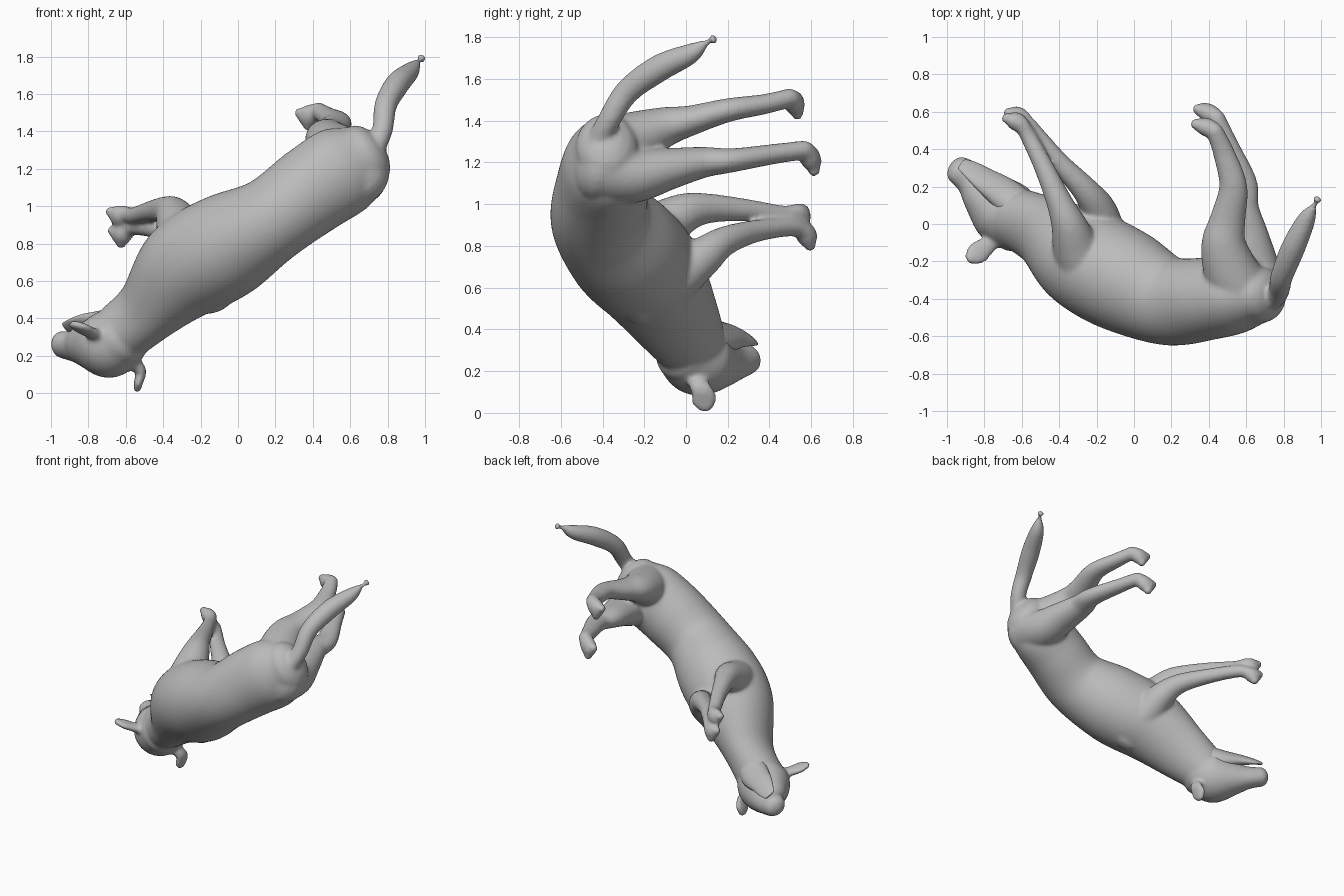
import bpy, bmesh, math
from mathutils import Vector, Matrix

cube = bpy.data.objects.get("Cube")
if cube:
    bpy.data.objects.remove(cube)

SIDES, STEPS = 40, 8
X_AXIS, Y_AXIS = Vector((1, 0, 0)), Vector((0, 1, 0))
ACROSS = Vector((-0.56, 0, 0.83))           # side axis of the trunk
HEAD_ACROSS = Vector((-0.6, -0.55, 0.58))   # side axis of the turned head


def make_material(name, value):
    material = bpy.data.materials.new(name)
    material.use_nodes = True
    colour = (value, value, value, 1)
    material.diffuse_color = colour
    shader = material.node_tree.nodes["Principled BSDF"]
    shader.inputs["Base Color"].default_value = colour
    return material


grey = make_material("plain grey", 0.5)


def curve_point(a, b, c, d, t):
    return (b + (c - a) * (t / 2) + (a * 2 - b * 5 + c * 4 - d) * (t * t / 2)
            + (b * 3 - a - c * 3 + d) * (t ** 3 / 2))


def loft(bm, stations, side, side_end=None):
    """Round-ended tube through (x, y, z, half width[, half depth]) stations."""
    keys = [Vector(s if len(s) == 5 else (*s, s[3])) for s in stations]
    keys = [keys[0]] + keys + [keys[-1]]
    path = []
    for i in range(1, len(keys) - 2):
        path += [curve_point(*keys[i - 1:i + 3], k / STEPS) for k in range(STEPS)]
    path.append(keys[-2])
    centres = [Vector(p[:3]) for p in path]
    last = len(path) - 1
    side_end = side_end or side
    rings = []

    def add_ring(i, push=0, scale=1):
        along = (centres[min(i + 1, last)] - centres[max(i - 1, 0)]).normalized()
        across = side.lerp(side_end, i / last)
        across = (across - along * across.dot(along)).normalized()
        depth = along.cross(across)
        width, height = path[i][3], path[i][4]
        middle = centres[i] + along * push * 0.75 * min(width, height)
        ring = []
        for k in range(SIDES):
            angle = math.tau * k / SIDES
            ring.append(bm.verts.new(middle + across * width * scale * math.cos(angle)
                                     + depth * height * scale * math.sin(angle)))
        rings.append(ring)

    cap = [math.radians(angle) for angle in range(80, 0, -20)]
    for angle in cap:
        add_ring(0, -math.sin(angle), math.cos(angle))
    for i in range(last + 1):
        add_ring(i)
    for angle in reversed(cap):
        add_ring(last, math.sin(angle), math.cos(angle))
    for lower, upper in zip(rings, rings[1:]):
        for k in range(SIDES):
            n = (k + 1) % SIDES
            bm.faces.new((lower[k], lower[n], upper[n], upper[k]))
    bm.faces.new(rings[0])
    bm.faces.new(rings[-1])


def paw(bm, ankle, tip):
    """Padded foot with a row of toes."""
    middle = ankle.lerp(tip, 0.6)
    loft(bm, [(*ankle, 0.045), (*middle, 0.06, 0.05), (*tip, 0.056, 0.042)], ACROSS)
    toe_base = tip + (tip - ankle).normalized() * 0.01
    for step in (-1, 0, 1):
        place = Matrix.Translation(toe_base + ACROSS * step * 0.04)
        bmesh.ops.create_uvsphere(bm, u_segments=16, v_segments=10,
                                  radius=0.03, matrix=place)


def leg(bm, path, toe, root, ankle, width_power):
    """Limb that narrows from a heavy root to the ankle, with a paw."""
    stations = []
    for i, point in enumerate(path):
        rest = 1 - i / (len(path) - 1)
        width = ankle + (root - ankle) * rest ** width_power
        depth = ankle + (root - ankle) * rest ** 2.2
        stations.append((*point, width, depth))
    loft(bm, stations, X_AXIS)
    paw(bm, Vector(path[-1]), Vector(toe))


def ear(bm, base, middle, tip, side):
    """Flat rounded ear, widest beyond its middle."""
    base, middle, tip = Vector(base), Vector(middle), Vector(tip)
    loft(bm, [(*base, 0.045), (*middle, 0.05, 0.03),
              (*middle.lerp(tip, 0.6), 0.063, 0.025), (*tip, 0.035, 0.02)], side)


def finish(bm, name):
    bmesh.ops.recalc_face_normals(bm, faces=bm.faces[:])
    mesh = bpy.data.meshes.new(name)
    bm.to_mesh(mesh)
    bm.free()
    mesh.materials.append(grey)
    for polygon in mesh.polygons:
        polygon.use_smooth = True
    obj = bpy.data.objects.new(name, mesh)
    bpy.context.scene.collection.objects.link(obj)
    return obj


body = bmesh.new()

# trunk from rump to neck
loft(body, [(0.68, -0.38, 1.27, 0.18, 0.15), (0.57, -0.38, 1.2, 0.24, 0.2),
            (0.4, -0.4, 1.09, 0.24, 0.22), (0.18, -0.41, 0.93, 0.23, 0.24),
            (-0.06, -0.3, 0.79, 0.28, 0.28), (-0.28, -0.18, 0.66, 0.27, 0.27),
            (-0.49, -0.04, 0.44, 0.17, 0.21), (-0.63, 0.03, 0.32, 0.16, 0.17)],
     ACROSS, HEAD_ACROSS)

# skull and muzzle
loft(body, [(-0.62, 0, 0.3, 0.16), (-0.7, 0.07, 0.26, 0.18),
            (-0.8, 0.17, 0.25, 0.14, 0.12), (-0.87, 0.24, 0.25, 0.1, 0.08),
            (-0.94, 0.29, 0.26, 0.08, 0.07)], HEAD_ACROSS)

# ears
ear(body, (-0.72, -0.05, 0.29), (-0.78, -0.11, 0.32), (-0.88, -0.19, 0.37),
    X_AXIS - Y_AXIS)
ear(body, (-0.57, 0.04, 0.17), (-0.52, 0.07, 0.12), (-0.54, 0.1, 0.02), Y_AXIS)

# tail
loft(body, [(0.7, -0.45, 1.24, 0.055), (0.77, -0.37, 1.4, 0.055),
            (0.79, -0.28, 1.54, 0.06), (0.85, -0.13, 1.65, 0.065),
            (0.92, 0.02, 1.72, 0.05), (0.96, 0.09, 1.77, 0.02)], X_AXIS)

# front legs, rooted deep in the shoulders
leg(body, [(-0.25, -0.25, 0.8), (-0.31, -0.12, 0.89), (-0.35, 0, 0.96),
           (-0.4, 0.12, 0.98), (-0.48, 0.3, 0.97), (-0.56, 0.46, 0.95),
           (-0.6, 0.53, 0.96)], (-0.65, 0.56, 0.94), 0.17, 0.042, 2.2)
leg(body, [(-0.17, -0.24, 0.6), (-0.17, -0.08, 0.64), (-0.19, 0.07, 0.74),
           (-0.26, 0.18, 0.82), (-0.4, 0.33, 0.87), (-0.54, 0.5, 0.89),
           (-0.59, 0.56, 0.87)], (-0.64, 0.59, 0.84), 0.18, 0.042, 2.2)

# hind legs, rooted deep in the hips
leg(body, [(0.58, -0.38, 1.25), (0.51, -0.23, 1.32), (0.48, -0.1, 1.37),
           (0.5, 0.02, 1.4), (0.53, 0.2, 1.45), (0.48, 0.38, 1.48),
           (0.43, 0.5, 1.51)], (0.36, 0.53, 1.47), 0.17, 0.046, 1.3)
leg(body, [(0.63, -0.4, 1.18), (0.63, -0.25, 1.14), (0.6, -0.08, 1.17),
           (0.57, 0.08, 1.2), (0.58, 0.22, 1.21), (0.5, 0.42, 1.24),
           (0.44, 0.57, 1.26)], (0.37, 0.61, 1.2), 0.18, 0.046, 1.3)

# one skin over all the joined limbs
skin = finish(body, "body")
merge = skin.modifiers.new("merge parts", 'REMESH')
merge.mode = 'VOXEL'
merge.voxel_size = 0.011
merge.use_smooth_shade = True
soften = skin.modifiers.new("soften joins", 'SMOOTH')
soften.factor = 0.5
soften.iterations = 12

# lower jaw of the open mouth, rooted in the throat
jaw = bmesh.new()
loft(jaw, [(-0.56, 0.04, 0.4, 0.1), (-0.68, 0.15, 0.37, 0.1, 0.07),
           (-0.79, 0.23, 0.37, 0.08, 0.04), (-0.87, 0.29, 0.36, 0.06, 0.02),
           (-0.92, 0.32, 0.35, 0.04, 0.01)], HEAD_ACROSS)
finish(jaw, "lower_jaw")

# small tuft at the end of the tail
tuft = bmesh.new()
loft(tuft, [(0.95, 0.08, 1.76, 0.02), (0.97, 0.11, 1.78, 0.01),
            (0.98, 0.13, 1.79, 0.02)], X_AXIS)
finish(tuft, "tail_tuft")
